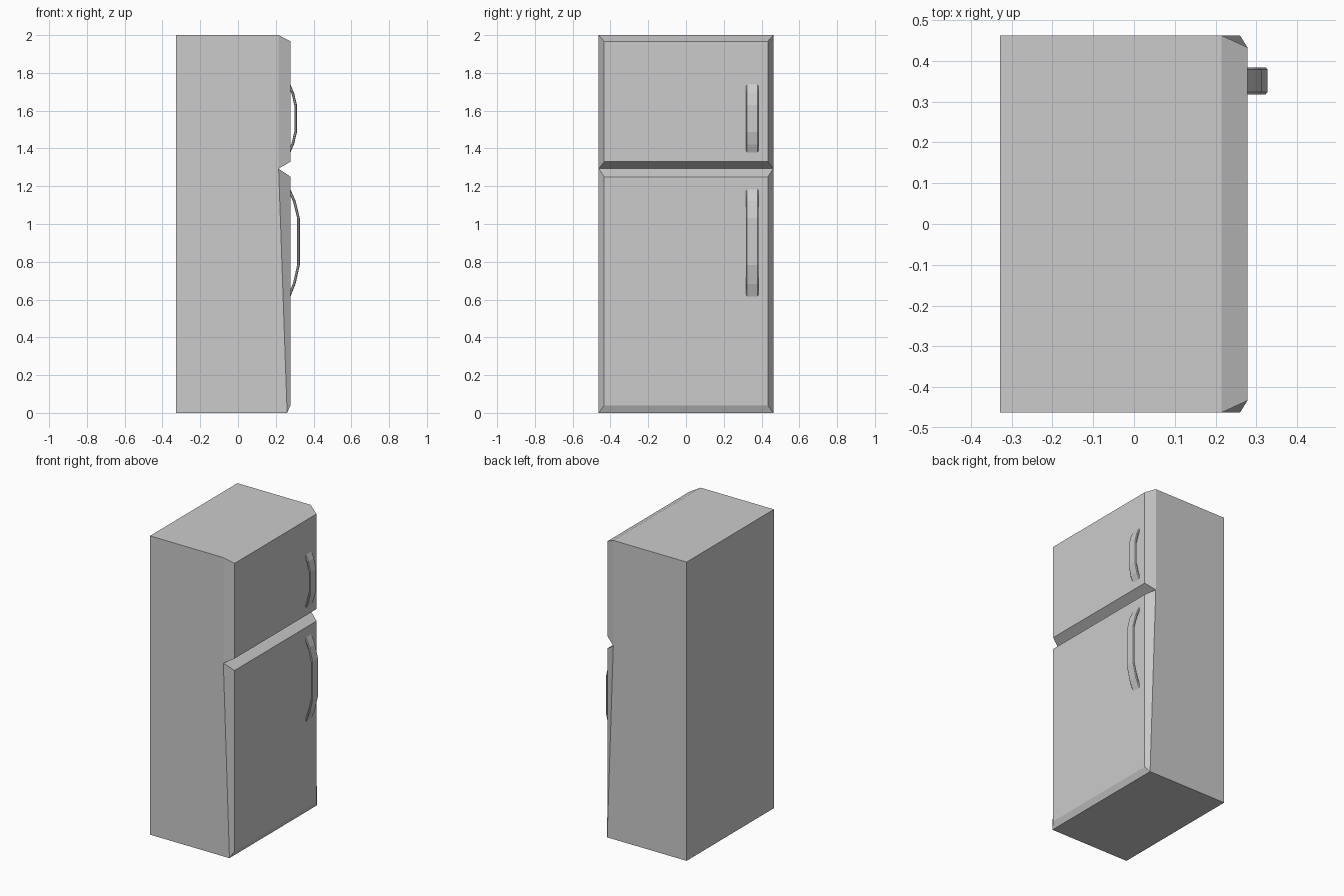
import bpy, bmesh
from mathutils import Vector

if "Cube" in bpy.data.objects:
    bpy.data.objects.remove(bpy.data.objects["Cube"])

BACK, SEAM, FACE = -0.328, 0.215, 0.278    # depth stations along x
HALF, SPLIT, TOP = 0.462, 1.293, 2.0       # half width, door gap height, total height
FOOT = 0.26                                # the lower door gets thinner toward the floor


def loft(name, rings, open_start=False, open_end=False):
    """Skin a list of equal-length point rings, with caps at the ends."""
    bm = bmesh.new()
    loops = [[bm.verts.new(p) for p in ring] for ring in rings]
    n = len(loops[0])
    for a, b in zip(loops, loops[1:]):
        for i in range(n):
            j = (i + 1) % n
            bm.faces.new((a[i], a[j], b[j], b[i]))
    start = bm.faces.new(loops[0])
    end = bm.faces.new(loops[-1])
    bmesh.ops.recalc_face_normals(bm, faces=bm.faces[:])
    hidden = [f for f, skip in ((start, open_start), (end, open_end)) if skip]
    if hidden:
        bmesh.ops.delete(bm, geom=hidden, context='FACES_ONLY')
    mesh = bpy.data.meshes.new(name)
    bm.to_mesh(mesh)
    bm.free()
    obj = bpy.data.objects.new(name, mesh)
    bpy.context.collection.objects.link(obj)
    return obj


def rect(x_low, x_high, half, low, high):
    """Upright ring; the lower and upper edges may sit at different depths."""
    return [(x_low, -half, low), (x_low, half, low),
            (x_high, half, high), (x_high, -half, high)]


def cabinet_ring(x_low, x_mid):
    return [(x_low, -HALF, 0), (x_low, HALF, 0), (x_mid, HALF, SPLIT),
            (x_mid, HALF, TOP), (x_mid, -HALF, TOP), (x_mid, -HALF, SPLIT)]


def handle(name, low, high, flat_low, flat_high, reach):
    """Bowed grip: a flat chamfered section swept along an arched path."""
    bulge = reach - FACE
    path = [Vector((x, z)) for x, z in (
        (FACE - 0.002, low),
        (FACE + bulge * 0.55, low + (flat_low - low) * 0.42),
        (reach, flat_low), (reach, flat_high),
        (FACE + bulge * 0.55, high - (high - flat_high) * 0.42),
        (FACE - 0.002, high))]
    section = [(-0.028, 0), (-0.033, 0.004), (-0.033, 0.010), (-0.028, 0.014),
               (0.028, 0.014), (0.033, 0.010), (0.033, 0.004), (0.028, 0)]
    rings = []
    for i, p in enumerate(path):
        t = (path[min(i + 1, len(path) - 1)] - path[max(i - 1, 0)]).normalized()
        normal = Vector((t.y, -t.x))       # points away from the door
        rings.append([(p.x - normal.x * d, 0.351 + y, p.y - normal.y * d)
                      for y, d in section])
    return loft(name, rings)


# Cabinet, open where the doors cover it
loft("cabinet", [cabinet_ring(BACK, BACK), cabinet_ring(FOOT, SEAM)], open_end=True)

# Doors with bevelled borders
loft("freezer_door", [rect(SEAM, SEAM, HALF, SPLIT, TOP),
                      rect(FACE, FACE, 0.433, 1.33, 1.967)], open_start=True)
loft("fridge_door", [rect(FOOT, SEAM, HALF, 0, SPLIT),
                     rect(FACE, FACE, 0.433, 0.04, 1.25)], open_start=True)

# Handles
handle("freezer_handle", 1.375, 1.742, 1.487, 1.63, 0.312)
handle("fridge_handle", 0.612, 1.188, 0.782, 1.032, 0.327)
